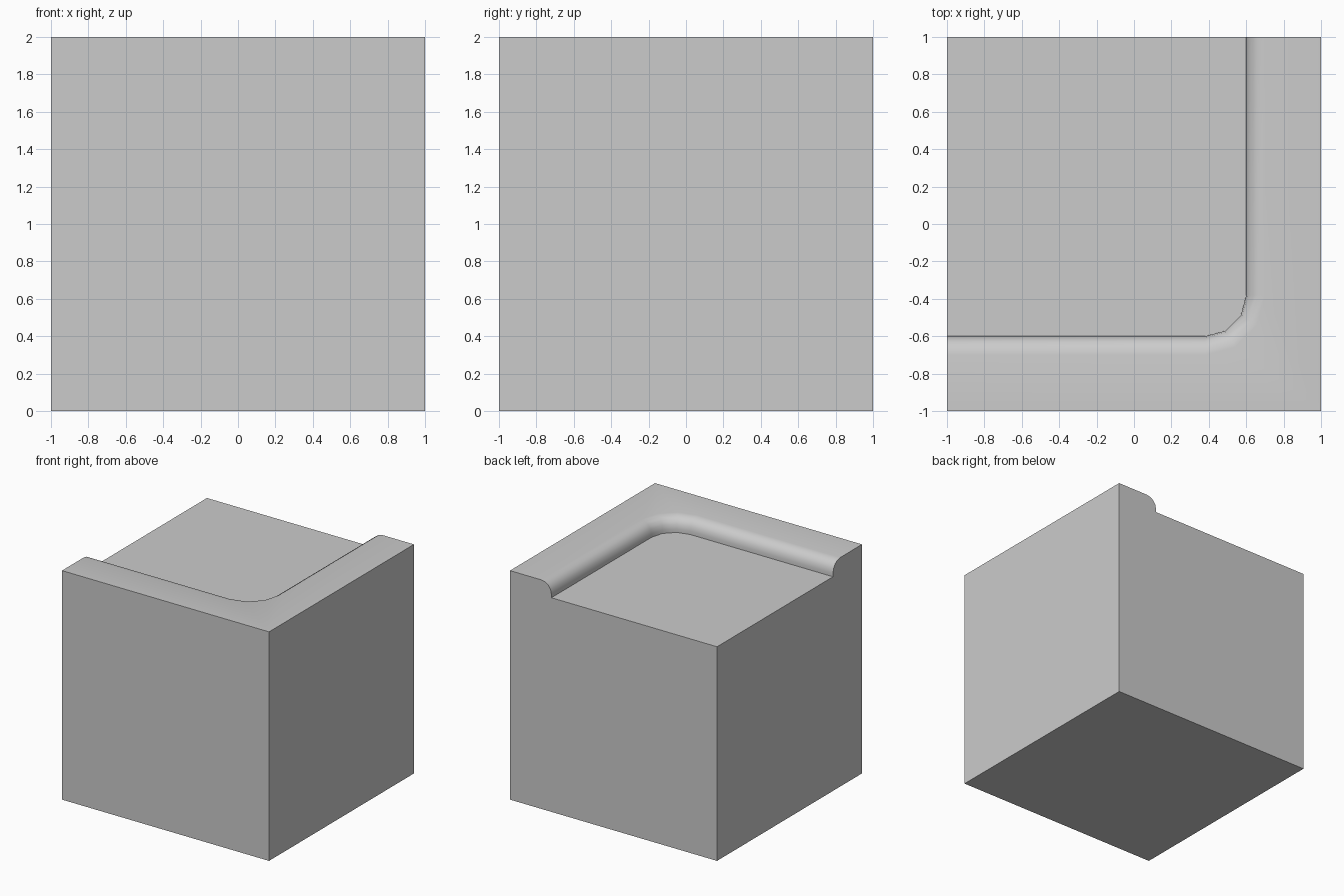
import bpy, bmesh
from math import sin, cos, radians

if "Cube" in bpy.data.objects:
    bpy.data.objects.remove(bpy.data.objects["Cube"])

FLOOR, TOP = 1.87, 2.0      # recessed floor and lip heights
INNER, CORNER = 0.6, 0.22   # inner lip line and its corner radius
ROUND, STEPS = 0.1, 4       # rounding of the lip edge

bm = bmesh.new()


def lip_row(d, z):
    """L-shaped path along the lip, offset outward by d."""
    c, r = INNER - CORNER, CORNER + d
    pts = [(-1, -INNER - d)]
    pts += [(c + r * cos(radians(a)), -c + r * sin(radians(a))) for a in (-90, -60, -30, 0)]
    pts += [(INNER + d, 1)]
    return [bm.verts.new((x, y, z)) for x, y in pts]


# Lip inner wall and rounded edge
rows = [lip_row(0, FLOOR)]
for i in range(STEPS + 1):
    a = radians(90 * i / STEPS)
    rows.append(lip_row(ROUND * (1 - cos(a)), TOP - ROUND + ROUND * sin(a)))
for low, high in zip(rows, rows[1:]):
    for i in range(len(low) - 1):
        bm.faces.new((low[i], low[i + 1], high[i + 1], high[i]))

# Recessed floor, lip top, base and outer sides
v = lambda x, y, z: bm.verts.new((x, y, z))
b_fl, b_fr, b_br, b_bl = v(-1, -1, 0), v(1, -1, 0), v(1, 1, 0), v(-1, 1, 0)
t_fl, t_fr, t_br, t_bl = v(-1, -1, TOP), v(1, -1, TOP), v(1, 1, TOP), v(-1, 1, FLOOR)
left_profile = [r[0] for r in rows]
back_profile = [r[-1] for r in rows]
bm.faces.new(rows[0] + [t_bl])
bm.faces.new(rows[-1] + [t_br, t_fr, t_fl])
bm.faces.new((b_fl, b_bl, b_br, b_fr))
bm.faces.new((b_fl, b_fr, t_fr, t_fl))
bm.faces.new((b_fr, b_br, t_br, t_fr))
bm.faces.new([b_bl, b_fl, t_fl] + left_profile[::-1] + [t_bl])
bm.faces.new([b_br, b_bl, t_bl] + back_profile + [t_br])
bmesh.ops.recalc_face_normals(bm, faces=bm.faces[:])

mesh = bpy.data.meshes.new("corner_curb_block")
bm.to_mesh(mesh)
bm.free()
block = bpy.data.objects.new("corner_curb_block", mesh)
bpy.context.collection.objects.link(block)
bpy.context.view_layer.objects.active = block
block.select_set(True)
bpy.ops.object.shade_smooth_by_angle(angle=radians(35))
